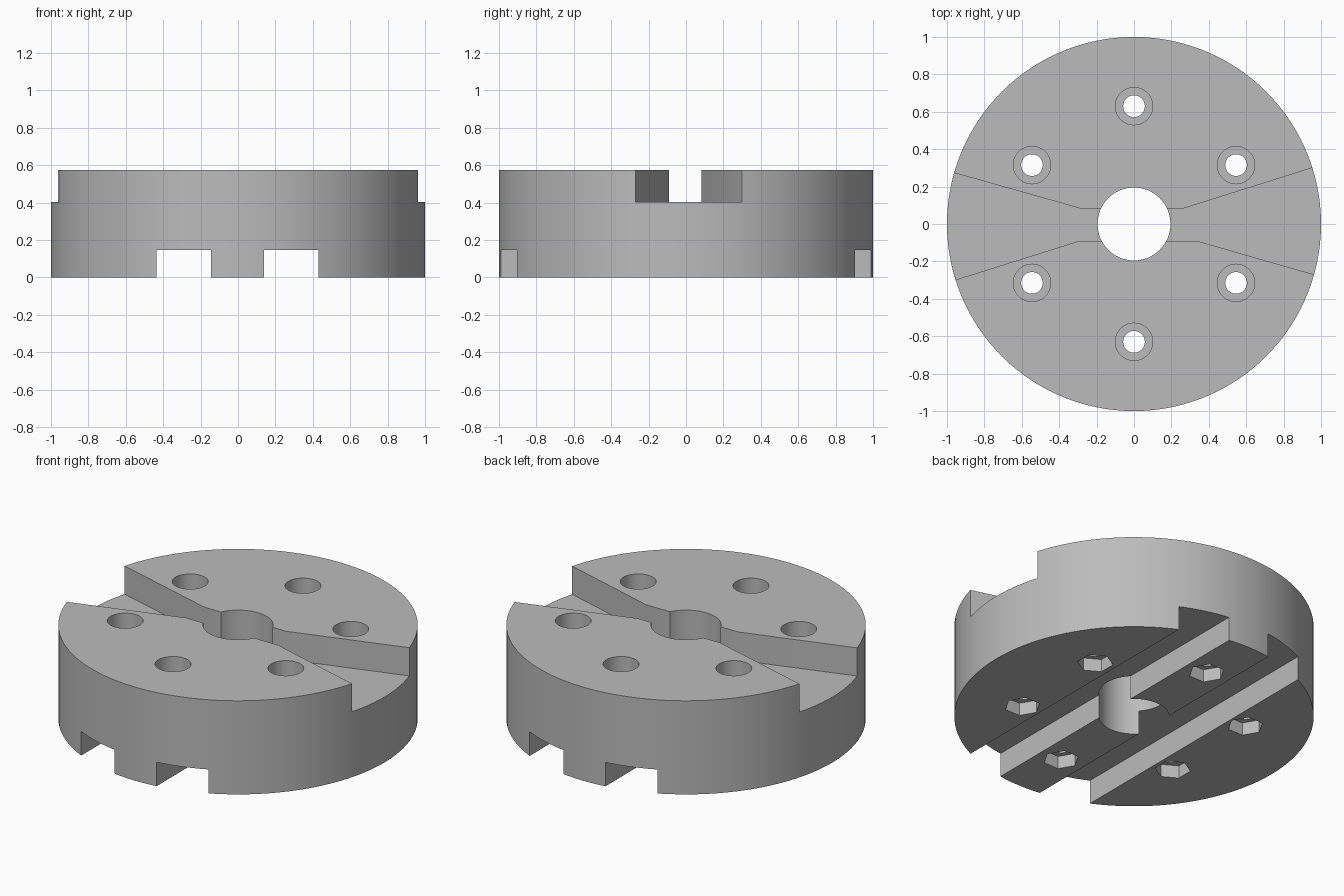
import bpy, bmesh, math

if "Cube" in bpy.data.objects:
    bpy.data.objects.remove(bpy.data.objects["Cube"], do_unlink=True)

HEIGHT = 0.575
GROOVE_FLOOR = 0.402
SLOT_TOP = 0.147
HOLE_RING = 0.63
BORE = 0.195

metal = bpy.data.materials.new("grey metal")
metal.use_nodes = True
GREY = (0.5, 0.5, 0.5, 1)
metal.diffuse_color = GREY
metal.node_tree.nodes["Principled BSDF"].inputs["Base Color"].default_value = GREY


def prism(name, outline, z0, z1):
    """Extrude a counter-clockwise outline from z0 up to z1."""
    bm = bmesh.new()
    low = [bm.verts.new((x, y, z0)) for x, y in outline]
    high = [bm.verts.new((x, y, z1)) for x, y in outline]
    bm.faces.new(low[::-1])
    bm.faces.new(high)
    n = len(outline)
    for i in range(n):
        j = (i + 1) % n
        bm.faces.new((low[i], low[j], high[j], high[i]))
    mesh = bpy.data.meshes.new(name)
    bm.to_mesh(mesh)
    bm.free()
    mesh.materials.append(metal)
    obj = bpy.data.objects.new(name, mesh)
    bpy.context.collection.objects.link(obj)
    return obj


def ring(x, y, radius, sides, turn=0.0):
    step = math.tau / sides
    return [(x + radius * math.cos(turn + i * step),
             y + radius * math.sin(turn + i * step)) for i in range(sides)]


def cut(body, name, outline, z0, z1):
    """Subtract a prism from the body and remove the cutter."""
    cutter = prism(name, outline, z0, z1)
    cutter.hide_render = True
    mod = body.modifiers.new(name, 'BOOLEAN')
    mod.operation = 'DIFFERENCE'
    mod.solver = 'EXACT'
    mod.object = cutter
    bpy.context.view_layer.objects.active = body
    bpy.ops.object.modifier_apply(modifier=mod.name)
    bpy.data.objects.remove(cutter, do_unlink=True)


def past_rim(a, b):
    """Extend the line a-b a little beyond the rim."""
    return tuple(q + 0.2 * (q - p) for p, q in zip(a, b))


# Round body
body = prism("slotted_disc", ring(0, 0, 1, 120), 0, HEIGHT)

# Flared groove across the top
right_low, right_high = (0.335, -0.09), (0.267, 0.084)
left_high, left_low = (-0.29, 0.084), (-0.292, -0.09)
groove = [left_low, right_low,
          past_rim(right_low, (0.963, -0.27)),
          past_rim(right_high, (0.953, 0.30)),
          right_high, left_high,
          past_rim(left_high, (-0.96, 0.273)),
          past_rim(left_low, (-0.953, -0.298))]
cut(body, "flared_groove", groove, GROOVE_FLOOR, 1)

# Two parallel slots underneath
for x0, x1 in ((-0.435, -0.145), (0.14, 0.43)):
    cut(body, "bottom_slot", [(x0, -2), (x1, -2), (x1, 2), (x0, 2)], -1, SLOT_TOP)

# Central bore
cut(body, "central_bore", ring(0, 0, BORE, 64), -1, 1)

# Six bolt holes: counterbore above, hexagonal nut pocket below
for i in range(6):
    angle = math.radians(30 + 60 * i)
    x, y = HOLE_RING * math.cos(angle), HOLE_RING * math.sin(angle)
    turn = math.radians(30) if i in (0, 3) else 0
    cut(body, "bolt_hole", ring(x, y, 0.058, 32), -1, 1)
    cut(body, "counterbore", ring(x, y, 0.1, 40), HEIGHT - 0.095, 1)
    cut(body, "nut_pocket", ring(x, y, 0.1, 6, turn), -1, 0.078)

# Smooth round walls, sharp edges
bpy.ops.object.select_all(action='DESELECT')
body.select_set(True)
bpy.context.view_layer.objects.active = body
bpy.ops.object.shade_smooth_by_angle(angle=math.radians(25))
